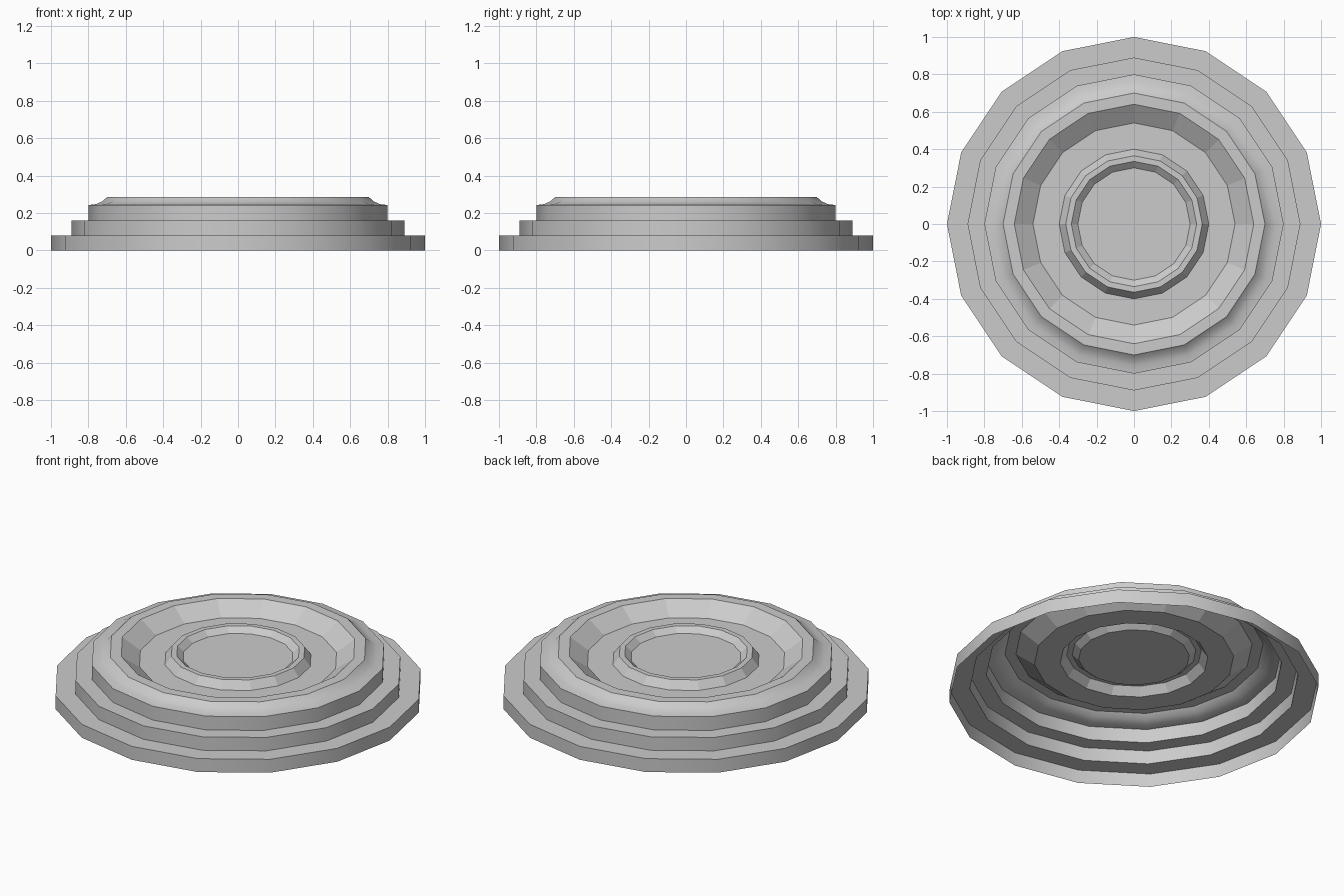
import bpy, bmesh, math

if "Cube" in bpy.data.objects:
    bpy.data.objects.remove(bpy.data.objects["Cube"])

SIDES = 16


def lathe(name, profile, cap=False, smooth=False):
    """Revolve (radius, height) points about z as an open 16-sided shell."""
    bm = bmesh.new()
    rings = []
    for r, z in profile:
        rings.append([bm.verts.new((r * math.cos(2 * math.pi * i / SIDES),
                                    r * math.sin(2 * math.pi * i / SIDES), z))
                      for i in range(SIDES)])
    for a, b in zip(rings, rings[1:]):
        for i in range(SIDES):
            j = (i + 1) % SIDES
            bm.faces.new((a[i], a[j], b[j], b[i]))
    if cap:
        bm.faces.new(rings[-1])
    mesh = bpy.data.meshes.new(name)
    bm.to_mesh(mesh)
    bm.free()
    ob = bpy.data.objects.new(name, mesh)
    bpy.context.collection.objects.link(ob)
    if smooth:
        bpy.ops.object.select_all(action='DESELECT')
        ob.select_set(True)
        bpy.context.view_layer.objects.active = ob
        bpy.ops.object.shade_smooth_by_angle(angle=math.radians(30))
    return ob


# Three stepped tiers, open underneath
lathe("stepped_base", [(1, 0), (1, .08), (.89, .08), (.89, .16),
                       (.80, .16), (.80, .242)], smooth=True)

# Concave moulding rising to the rim
lathe("cove_moulding", [(.80, .242), (.76, .247), (.725, .262), (.70, .285)],
      smooth=True)

# Flat rim, sloped inner wall and sunken floor
lathe("basin", [(.70, .285), (.64, .285), (.54, .215), (.40, .215)])

# Raised ring around the centre disc
lathe("centre_ring", [(.40, .215), (.365, .262), (.335, .262), (.30, .232)],
      cap=True)
